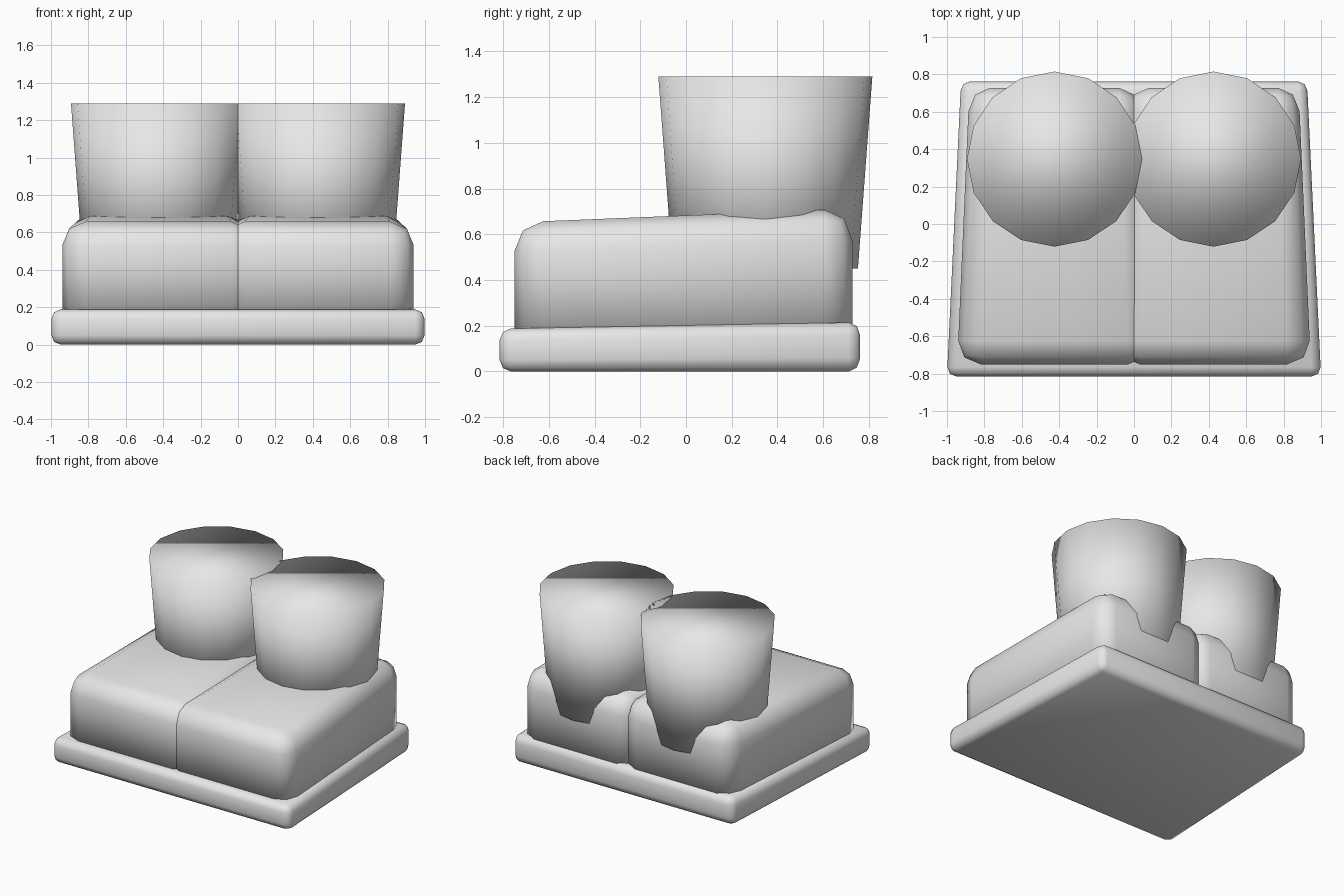
import bpy, bmesh, math
from mathutils import Matrix

if "Cube" in bpy.data.objects:
    bpy.data.objects.remove(bpy.data.objects["Cube"])

grey = bpy.data.materials.new("light_grey")
grey.diffuse_color = (0.8, 0.8, 0.8, 1)
grey.use_nodes = True
grey.node_tree.nodes["Principled BSDF"].inputs["Base Color"].default_value = grey.diffuse_color


def finish(bm, name):
    bmesh.ops.recalc_face_normals(bm, faces=bm.faces)
    for f in bm.faces:
        f.smooth = True
    me = bpy.data.meshes.new(name)
    bm.to_mesh(me)
    bm.free()
    me.materials.append(grey)
    ob = bpy.data.objects.new(name, me)
    bpy.context.collection.objects.link(ob)
    return ob


def tapered_block(name, cx, half_front, half_back, y0, y1, z0, top_front, top_back, bevel, keep_bottom):
    """Rounded box whose width and top height change from front to back."""
    bm = bmesh.new()
    bmesh.ops.create_cube(bm, size=1)
    for v in bm.verts:
        v.co.x *= 2 * half_front
        v.co.y = y0 + (v.co.y + 0.5) * (y1 - y0)
        v.co.z = z0 + (v.co.z + 0.5) * (top_front - z0)
    edges = [e for e in bm.edges
             if not (keep_bottom and all(v.co.z < z0 + 1e-4 for v in e.verts))]
    bmesh.ops.bevel(bm, geom=edges, offset=bevel, segments=2, profile=0.5, affect='EDGES')
    for v in bm.verts:
        t = (v.co.y - y0) / (y1 - y0)
        v.co.x = cx + v.co.x * (1 + t * (half_back / half_front - 1))
        k = (v.co.z - z0) / (top_front - z0)
        v.co.z += k * t * (top_back - top_front)
    return finish(bm, name)


def tapered_drum(name, cx):
    """Sixteen-sided drum, wider at the top."""
    bm = bmesh.new()
    z0, z1 = 0.45, 1.29
    bmesh.ops.create_cone(bm, cap_ends=True, segments=16, radius1=0.405, radius2=0.468,
                          depth=z1 - z0, matrix=Matrix.Translation((cx, 0.347, (z0 + z1) / 2)))
    return finish(bm, name)


# Base slab
tapered_block("base_slab", 0, 1.0, 0.925, -0.815, 0.762, 0, 0.187, 0.215, 0.05, False)

# Two overlapping cushions, each with a drum rising from its rear
for side, s in (("left", -1), ("right", 1)):
    tapered_block("cushion_" + side, s * 0.425, 0.52, 0.455, -0.75, 0.728,
                  0.12, 0.652, 0.712, 0.125, True)
    tapered_drum("drum_" + side, s * 0.425)
